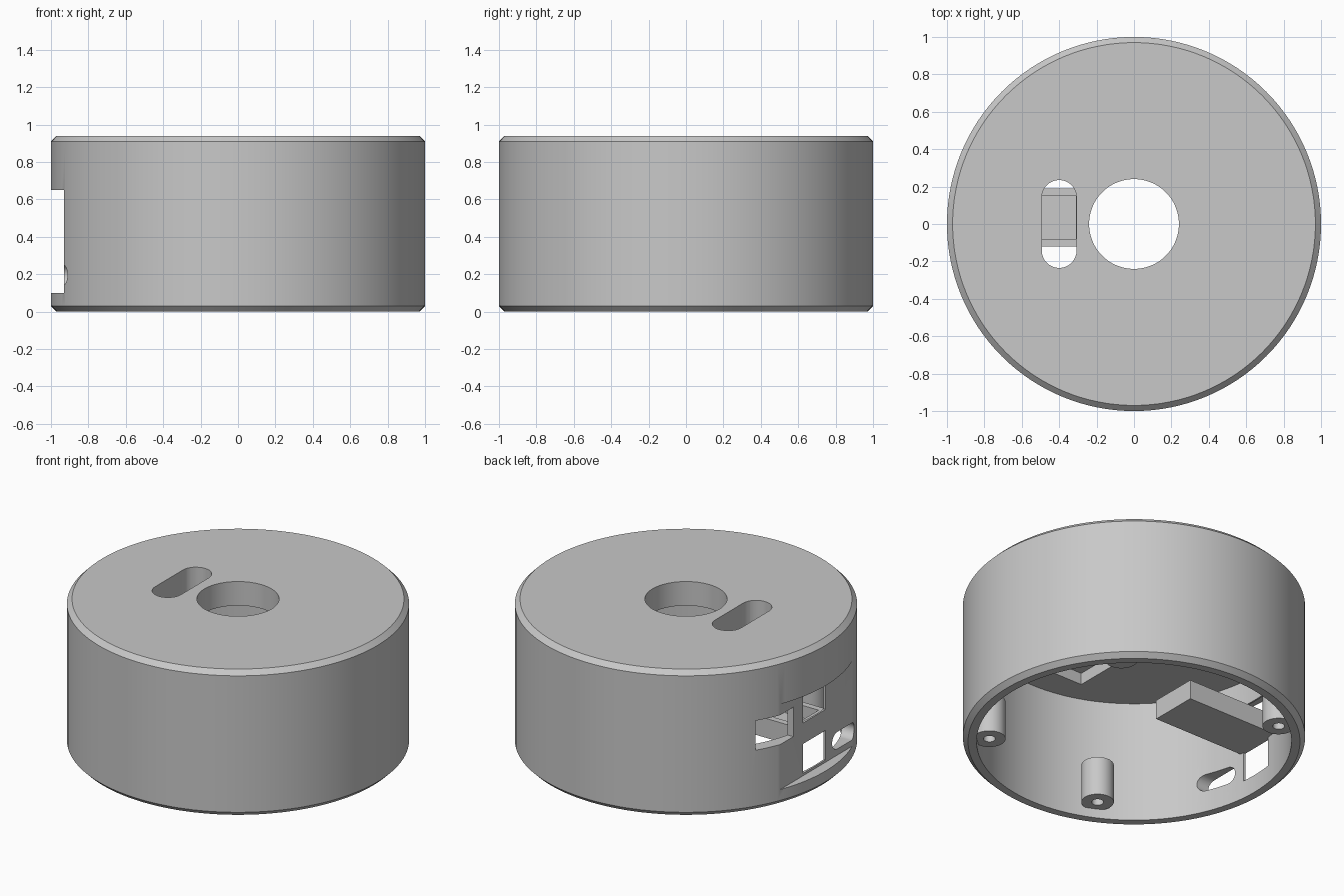
import bpy, bmesh, math
from mathutils import Matrix, Vector

cube = bpy.data.objects.get("Cube")
if cube:
    bpy.data.objects.remove(cube, do_unlink=True)

grey = bpy.data.materials.new("light_grey_plastic")
grey.use_nodes = True
GREY = (0.58, 0.58, 0.58, 1)
grey.diffuse_color = GREY
grey.node_tree.nodes["Principled BSDF"].inputs["Base Color"].default_value = GREY


def finish(name, bm):
    bmesh.ops.recalc_face_normals(bm, faces=bm.faces)
    mesh = bpy.data.meshes.new(name)
    bm.to_mesh(mesh)
    bm.free()
    mesh.materials.append(grey)
    ob = bpy.data.objects.new(name, mesh)
    bpy.context.collection.objects.link(ob)
    return ob


def lathe(name, profile, steps, centre=(0, 0, 0)):
    """Turn a closed profile of (radius, z) points around the z axis."""
    bm = bmesh.new()
    rings = []
    for i in range(steps):
        a = math.tau * i / steps
        rings.append([bm.verts.new((r * math.cos(a) + centre[0],
                                    r * math.sin(a) + centre[1], z + centre[2]))
                      for r, z in profile])
    n = len(profile)
    for i in range(steps):
        here, there = rings[i], rings[(i + 1) % steps]
        for j in range(n):
            k = (j + 1) % n
            bm.faces.new((here[j], there[j], there[k], here[k]))
    return finish(name, bm)


def box(name, x, y, z):
    bm = bmesh.new()
    size = [b - a for a, b in (x, y, z)]
    mid = Vector([(a + b) / 2 for a, b in (x, y, z)])
    bmesh.ops.create_cube(bm, size=1, matrix=Matrix.Translation(mid) @ Matrix.Diagonal((*size, 1)))
    return finish(name, bm)


def pill(name, half_length, radius, depth, matrix):
    """Rounded slot, long along local x, extruded along local z."""
    bm = bmesh.new()
    pts = []
    for side in (1, -1):
        for i in range(17):
            a = math.pi * i / 16 - math.pi / 2
            pts.append((side * (half_length - radius + radius * math.cos(a)),
                        side * radius * math.sin(a), -depth / 2))
    face = bm.faces.new([bm.verts.new(p) for p in pts])
    top = bmesh.ops.extrude_face_region(bm, geom=[face])["geom"]
    bmesh.ops.translate(bm, vec=(0, 0, depth),
                        verts=[v for v in top if isinstance(v, bmesh.types.BMVert)])
    bm.transform(matrix)
    return finish(name, bm)


def cut(target, cutters):
    for c in cutters:
        m = target.modifiers.new("cut", "BOOLEAN")
        m.operation, m.solver, m.object = "DIFFERENCE", "EXACT", c
    deps = bpy.context.evaluated_depsgraph_get()
    mesh = bpy.data.meshes.new_from_object(target.evaluated_get(deps))
    target.modifiers.clear()
    target.data = mesh
    for c in cutters:
        bpy.data.objects.remove(c, do_unlink=True)


# Round housing, open below, with chamfered rims and a central hole
housing = lathe("housing", [(0.24, 0.785), (0.24, 0.94), (0.97, 0.94), (1, 0.91),
                            (1, 0.03), (0.97, 0), (0.92, 0), (0.92, 0.785)], 128)

# Flat recess on the side, port openings, top slot and ceiling pocket
side = Matrix.Rotation(math.pi / 2, 4, "Z") @ Matrix.Rotation(math.pi / 2, 4, "X")
through = (-1.1, -0.78)
cut(housing, [
    box("recess_cut", (-1.2, -0.93), (-0.6, 0.6), (0.1, 0.65)),
    box("switch_cut", through, (0.235, 0.515), (0.39, 0.58)),
    box("upper_port_cut", through, (-0.095, 0.136), (0.44, 0.62)),
    box("lower_port_cut", through, (-0.095, 0.136), (0.115, 0.305)),
    pill("side_slot_cut", 0.125, 0.055, 0.4, Matrix.Translation((-0.95, -0.285, 0.195)) @ side),
    pill("top_slot_cut", 0.235, 0.093, 0.5,
         Matrix.Translation((-0.4, 0, 0.9)) @ Matrix.Rotation(math.pi / 2, 4, "Z")),
    box("pocket_cut", (-0.21, 0.21), (-0.73, -0.35), (0.7, 0.86)),
])

# Tray reaching inwards from the flat side
tray = box("tray", (-0.925, -0.27), (-0.12, 0.19), (0.305, 0.43))
cut(tray, [box("tray_cut", (-0.89, -0.31), (-0.08, 0.15), (0.35, 0.6))])

# Screw bosses around the inside wall
parts = [housing, tray]
for label, x, y in (("front_left", 0.6, -0.6), ("back_left", 0.6, 0.6),
                    ("back_right", -0.6, 0.6), ("front_right", -0.36, -0.76)):
    parts.append(lathe(label + "_screw_boss", [(0.035, 0.06), (0.095, 0.06),
                                               (0.095, 0.31), (0.035, 0.31)], 32, (x, y, 0)))

bpy.ops.object.select_all(action="DESELECT")
for p in parts:
    p.select_set(True)
bpy.context.view_layer.objects.active = housing
bpy.ops.object.shade_smooth_by_angle(angle=math.radians(30))
